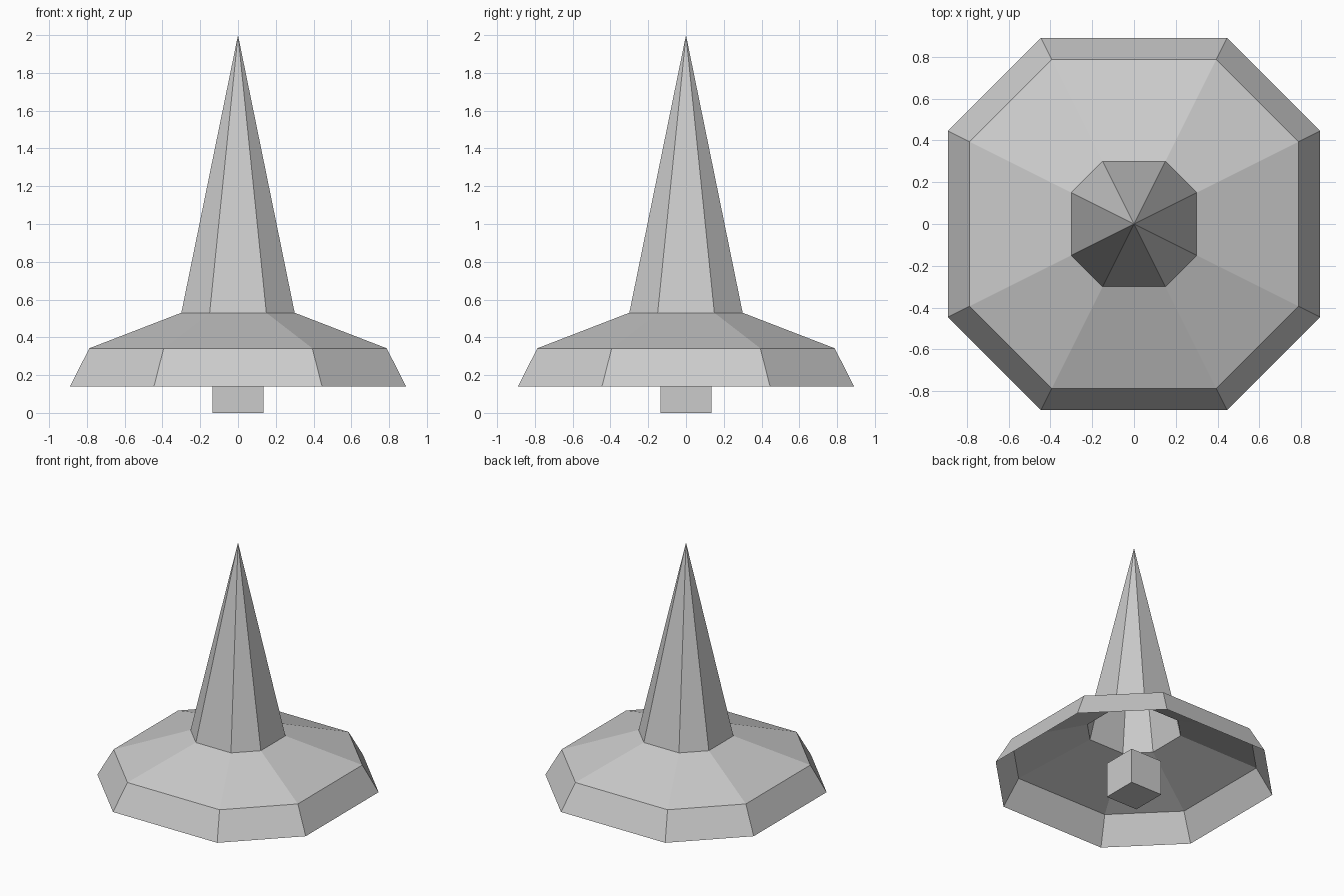
import bpy
import bmesh

cube = bpy.data.objects.get("Cube")
if cube:
    bpy.data.objects.remove(cube, do_unlink=True)

# Single matte grey for every part
grey = bpy.data.materials.new("light_grey")
grey.use_nodes = True
grey.diffuse_color = (0.6, 0.6, 0.6, 1)
grey.node_tree.nodes["Principled BSDF"].inputs["Base Color"].default_value = (0.6, 0.6, 0.6, 1)


def finish(name, bm):
    mesh = bpy.data.meshes.new(name)
    bm.to_mesh(mesh)
    bm.free()
    mesh.materials.append(grey)
    obj = bpy.data.objects.new(name, mesh)
    bpy.context.collection.objects.link(obj)
    return obj


def octagon(bm, r, z):
    """Ring of eight points whose corners are cut at half the radius."""
    h = r / 2
    pts = [(r, -h), (r, h), (h, r), (-h, r), (-r, h), (-r, -h), (-h, -r), (h, -r)]
    return [bm.verts.new((x, y, z)) for x, y in pts]


def open_band(name, lower, upper):
    """Flat-sided open shell between two (radius, height) levels."""
    bm = bmesh.new()
    a = octagon(bm, *lower)
    if upper[0] > 0:
        b = octagon(bm, *upper)
    else:
        b = [bm.verts.new((0, 0, upper[1]))] * 8
    for i in range(8):
        j = (i + 1) % 8
        corners = [a[i], a[j], b[j], b[i]]
        bm.faces.new(list(dict.fromkeys(corners)))
    return finish(name, bm)


# Hollow shell: sloped rim, shallow skirt and tall spire
rim, skirt, collar, tip = (0.89, 0.14), (0.787, 0.342), (0.3, 0.53), (0, 2.0)
open_band("brim", rim, skirt)
open_band("skirt", skirt, collar)
open_band("spire", collar, tip)

# Small cube hanging beneath the shell
size = 0.27
bm = bmesh.new()
bmesh.ops.create_cube(bm, size=size)
bmesh.ops.translate(bm, verts=bm.verts, vec=(0, 0, size / 2))
finish("core_cube", bm)
